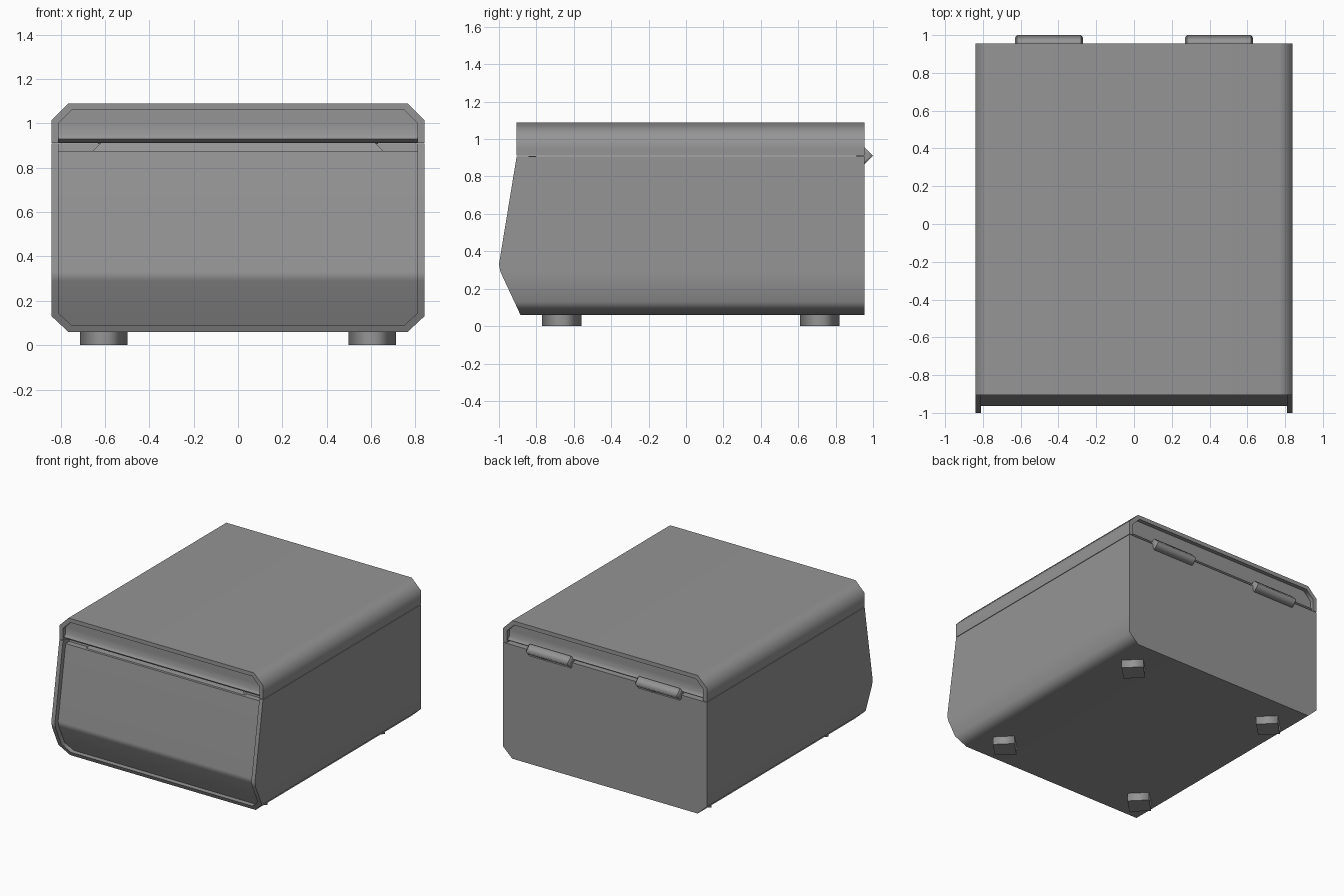
import bpy, bmesh, math
from mathutils import Matrix

cube = bpy.data.objects.get("Cube")
if cube:
    bpy.data.objects.remove(cube)

grey = bpy.data.materials.new("plain grey")
grey.use_nodes = True
colour = (0.3, 0.3, 0.3, 1)
grey.diffuse_color = colour
grey.node_tree.nodes["Principled BSDF"].inputs["Base Color"].default_value = colour

BACK = 0.955


def finish(bm, name):
    mesh = bpy.data.meshes.new(name)
    bm.to_mesh(mesh)
    bm.free()
    mesh.materials.append(grey)
    obj = bpy.data.objects.new(name, mesh)
    bpy.context.collection.objects.link(obj)
    return obj


def shell(name, rows, front):
    """Stack of rings; each row is outer x, z, inner x, z, front recess, back recess."""
    bm = bmesh.new()
    rings = []
    for xo, zo, xi, zi, rec_f, rec_b in rows:
        half = [(xi, BACK - rec_b, zi), (xi, BACK, zi), (xo, BACK, zo),
                (xo, front(zo), zo), (xi, front(zi), zi), (xi, front(zi) + rec_f, zi)]
        ring = half + [(-x, y, z) for x, y, z in reversed(half)]
        rings.append([bm.verts.new(p) for p in ring])
    n = len(rings[0])
    for a, b in zip(rings, rings[1:]):
        for i in range(n):
            j = (i + 1) % n
            bm.faces.new((a[i], a[j], b[j], b[i]))
    # the open seam side is one face, the far side is bridged across
    bm.faces.new(rings[0])
    last = rings[-1]
    for i in range(n // 2 - 1):
        bm.faces.new((last[i], last[i + 1], last[n - 2 - i], last[n - 1 - i]))
    bmesh.ops.remove_doubles(bm, verts=bm.verts, dist=0.0005)
    bmesh.ops.recalc_face_normals(bm, faces=bm.faces)
    obj = finish(bm, name)
    bpy.ops.object.select_all(action='DESELECT')
    obj.select_set(True)
    bpy.context.view_layer.objects.active = obj
    bpy.ops.object.shade_smooth_by_angle(angle=math.radians(50))
    mod = obj.modifiers.new("flat weighting", 'WEIGHTED_NORMAL')
    mod.keep_sharp = True
    return obj


def slanted_front(z):
    """Front of the body: leans out downward, then tucks under."""
    points = [(0.06, -0.885), (0.29, -0.992), (0.33, -1.0), (0.91, -0.905)]
    for (z0, y0), (z1, y1) in zip(points, points[1:]):
        if z <= z1:
            return y0 + (y1 - y0) * (z - z0) / (z1 - z0)
    return points[-1][1]


# Body with framed, recessed front panel
W, IN = 0.84, 0.81
REC = 0.037
shell("body", [
    (W, 0.908, IN, 0.908, 0.08, 0),
    (W, 0.875, IN, 0.875, 0.08, 0),
    (W, 0.875, IN, 0.875, REC, 0),
    (W, 0.33, IN, 0.33, REC, 0),
    (W, 0.29, IN, 0.29, REC, 0),
    (W, 0.13, IN, 0.145, REC, 0),
    (0.765, 0.06, 0.75, 0.09, REC, 0),
], slanted_front)

# Lid with recessed ends and a small ridge along each lower edge
shell("lid", [
    (W, 0.912, IN, 0.912, 0.03, 0.03),
    (W, 0.93, IN, 0.93, 0.012, 0.012),
    (W, 0.95, IN, 0.95, 0.03, 0.03),
    (W, 1.015, IN, 1.0, 0.03, 0.03),
    (0.765, 1.09, 0.75, 1.06, 0.03, 0.03),
], lambda z: -0.905)

# Finger grip under the lid: a shallow trapezoid bar
bm = bmesh.new()
bar = [bm.verts.new(p) for p in ((-0.655, -0.855, 0.875), (0.655, -0.855, 0.875),
                                 (0.62, -0.84, 0.91), (-0.62, -0.84, 0.91))]
face = bm.faces.new(bar)
extra = bmesh.ops.extrude_face_region(bm, geom=[face])["geom"]
bmesh.ops.translate(bm, vec=(0, 0.04, 0),
                    verts=[v for v in extra if isinstance(v, bmesh.types.BMVert)])
bmesh.ops.recalc_face_normals(bm, faces=bm.faces)
finish(bm, "finger_grip")


def diamond_bar(name, radius, length, matrix, bevel=0):
    """Smooth four-sided bar, with optionally bevelled ends."""
    bm = bmesh.new()
    bmesh.ops.create_cone(bm, cap_ends=True, segments=4, radius1=radius,
                          radius2=radius, depth=length)
    rims = [e for e in bm.edges if abs(e.verts[0].co.z - e.verts[1].co.z) < 0.001]
    for f in bm.faces:
        f.smooth = abs(f.normal.z) < 0.5
    for e in rims:
        e.smooth = False
    if bevel:
        bmesh.ops.bevel(bm, geom=rims, offset=bevel, segments=1, affect='EDGES')
    bm.transform(matrix)
    finish(bm, name)


# Hinges and feet, mirrored left and right
for side, label in ((1, "left"), (-1, "right")):
    turn = Matrix.Rotation(math.pi / 2, 4, 'Y')
    diamond_bar("hinge_" + label, 0.045, 0.36,
                Matrix.Translation((side * 0.45, BACK, 0.91)) @ turn, 0.01)
    for y, end in ((-0.665, "front"), (0.715, "back")):
        diamond_bar(end + "_foot_" + label, 0.106, 0.07,
                    Matrix.Translation((side * 0.605, y, 0.035)))
